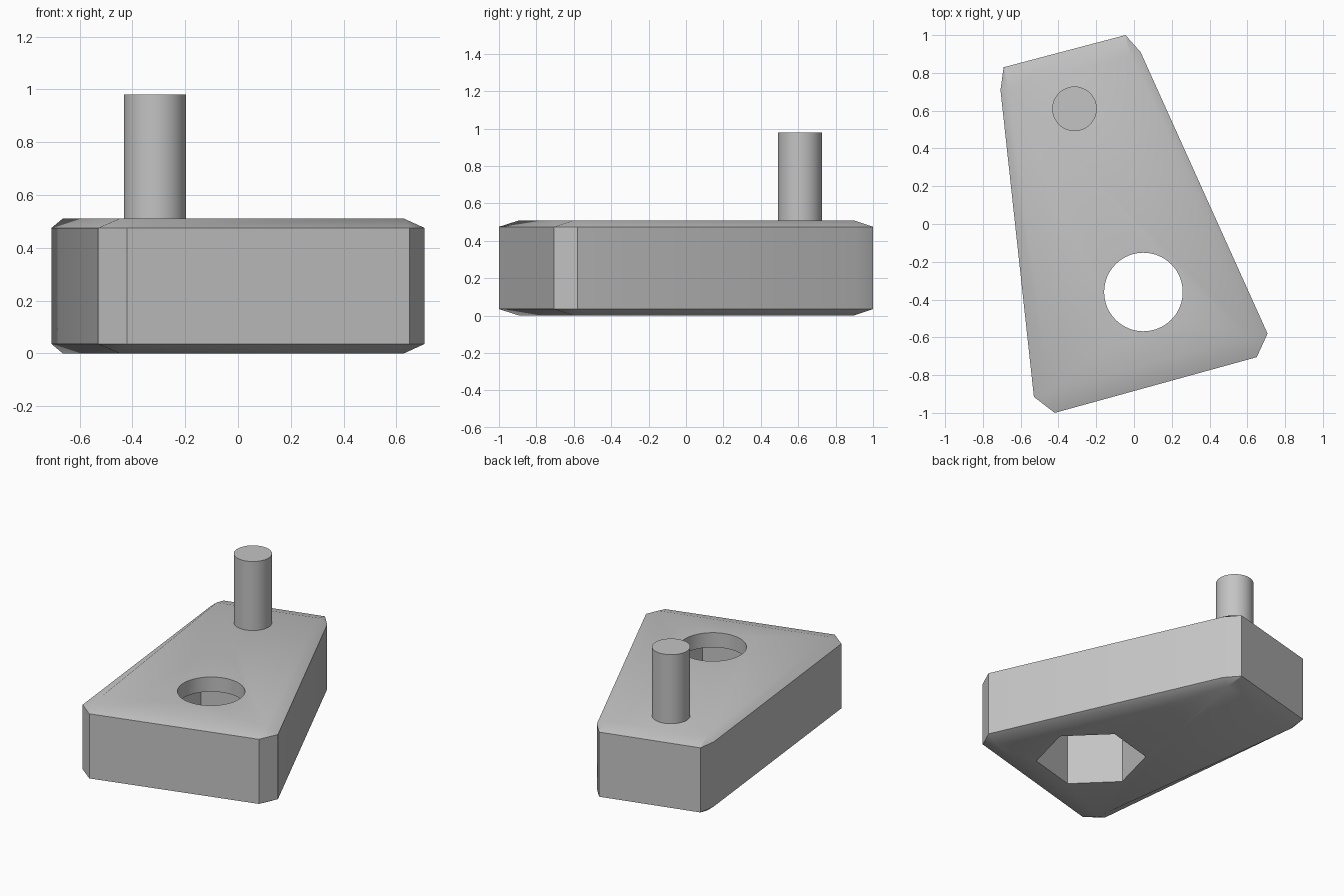
import bpy
import bmesh
import math

cube = bpy.data.objects.get("Cube")
if cube:
    bpy.data.objects.remove(cube, do_unlink=True)

grey = bpy.data.materials.new("plain grey")
grey.use_nodes = True
colour = (0.55, 0.55, 0.55, 1)
grey.diffuse_color = colour
grey.node_tree.nodes["Principled BSDF"].inputs["Base Color"].default_value = colour

HEIGHT = 0.51
BEVEL = 0.035
SKEW = math.radians(15.4)
HOLE = (0.05, -0.36)


def prism(name, sides, radius, centre, bottom, top, turn=0):
    bpy.ops.mesh.primitive_cylinder_add(
        vertices=sides, radius=radius, depth=top - bottom,
        location=(*centre, (bottom + top) / 2), rotation=(0, 0, turn))
    obj = bpy.context.object
    obj.name = name
    obj.data.materials.append(grey)
    return obj


def smooth(obj):
    bpy.ops.object.select_all(action="DESELECT")
    obj.select_set(True)
    bpy.context.view_layer.objects.active = obj
    bpy.ops.object.shade_smooth_by_angle(angle=math.radians(30))


# Tapered block: an eight-sided outline, bevelled in to a four-sided face
outline = [(-0.53, -0.915), (-0.42, -1.0), (0.65, -0.705), (0.707, -0.58),
           (0.035, 0.91), (-0.045, 1.0), (-0.69, 0.83), (-0.707, 0.71)]
face = [(-0.45, -0.89), (0.63, -0.6), (-0.02, 0.895), (-0.665, 0.72)]

bm = bmesh.new()


def ring(points, z):
    return [bm.verts.new((x, y, z)) for x, y in points]


low, high = ring(outline, BEVEL), ring(outline, HEIGHT - BEVEL)
for i in range(8):
    j = (i + 1) % 8
    bm.faces.new((low[i], low[j], high[j], high[i]))
for edge, z in ((low, 0), (high, HEIGHT)):
    cap = ring(face, z)
    bm.faces.new(cap)
    for i in range(4):
        j = (i + 1) % 4
        bm.faces.new((edge[2 * i], edge[2 * i + 1], cap[i]))
        bm.faces.new((edge[2 * i + 1], edge[2 * j], cap[j], cap[i]))
bmesh.ops.recalc_face_normals(bm, faces=bm.faces)
mesh = bpy.data.meshes.new("block")
bm.to_mesh(mesh)
bm.free()
block = bpy.data.objects.new("block", mesh)
bpy.context.collection.objects.link(block)
mesh.materials.append(grey)

# Round hole from above, opening into a hexagonal pocket from below;
# a primitive cylinder has its first corner on +y
cutters = [
    prism("pocket_cutter", 6, 0.345, HOLE, -0.1, 0.41, SKEW - math.pi / 6),
    prism("hole_cutter", 64, 0.208, HOLE, 0.3, 0.7),
]
for cutter in cutters:
    cutter.hide_render = True
    cut = block.modifiers.new(cutter.name, "BOOLEAN")
    cut.operation = "DIFFERENCE"
    cut.solver = "EXACT"
    cut.object = cutter
    bpy.context.view_layer.objects.active = block
    bpy.ops.object.modifier_apply(modifier=cut.name)
    bpy.data.objects.remove(cutter, do_unlink=True)
smooth(block)

# Upright pin
smooth(prism("pin", 48, 0.118, (-0.315, 0.61), HEIGHT - 0.05, 0.98))
